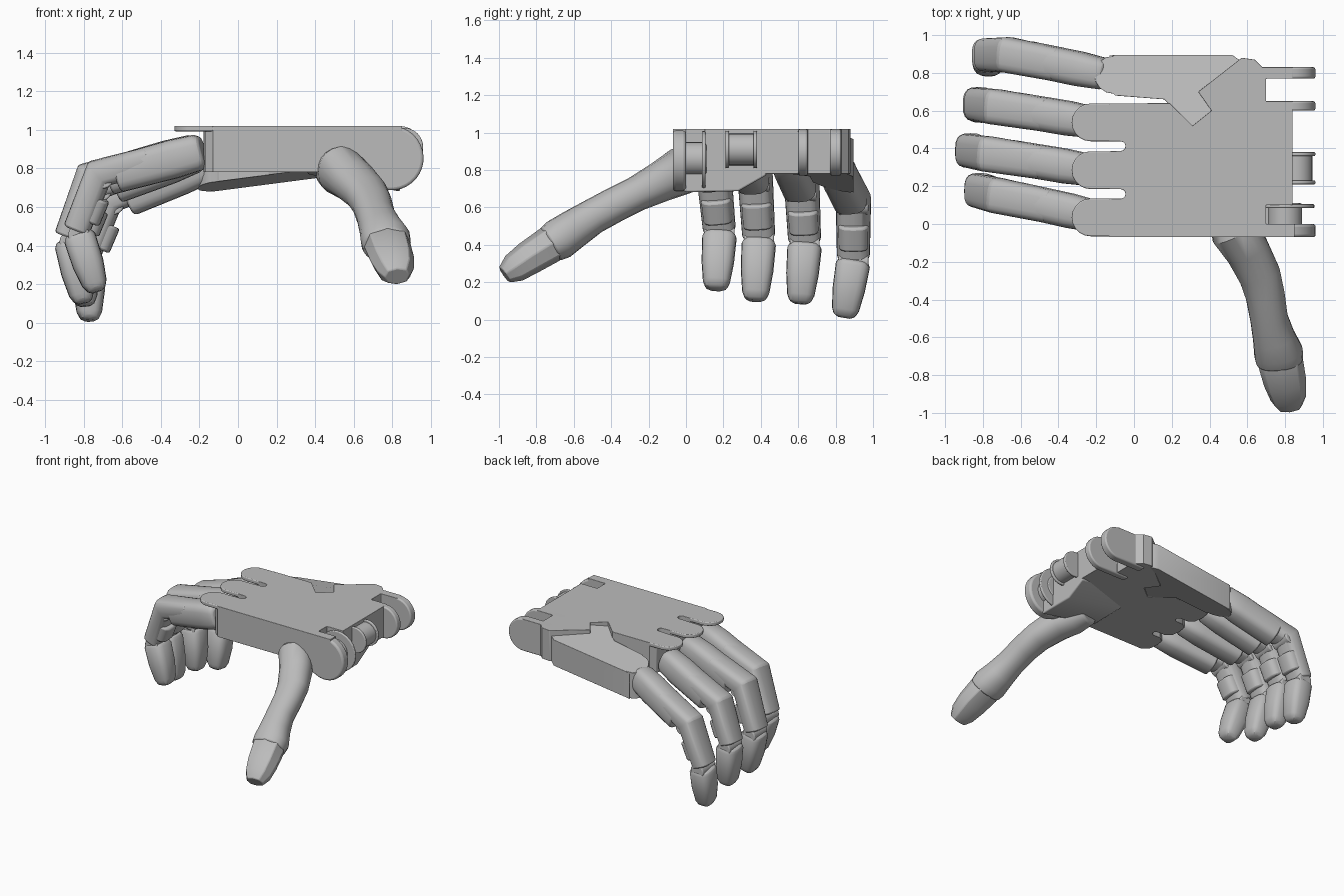
import bpy, bmesh, math
from mathutils import Vector

if "Cube" in bpy.data.objects:
    bpy.data.objects.remove(bpy.data.objects["Cube"])

grey = bpy.data.materials.new("plain grey")
grey.use_nodes = True
grey.diffuse_color = (0.5, 0.5, 0.5, 1)
grey.node_tree.nodes["Principled BSDF"].inputs["Base Color"].default_value = (0.5, 0.5, 0.5, 1)


def finish(name, bm, bevel=0.0, segments=3):
    bmesh.ops.recalc_face_normals(bm, faces=bm.faces)
    mesh = bpy.data.meshes.new(name)
    bm.to_mesh(mesh)
    bm.free()
    obj = bpy.data.objects.new(name, mesh)
    bpy.context.collection.objects.link(obj)
    mesh.materials.append(grey)
    mod = obj.modifiers.new("Soft edges", "BEVEL")
    mod.width, mod.segments = bevel, segments
    mod.limit_method, mod.angle_limit = "ANGLE", math.radians(40)
    bpy.ops.object.select_all(action="DESELECT")
    obj.select_set(True)
    bpy.context.view_layer.objects.active = obj
    bpy.ops.object.shade_smooth_by_angle(angle=math.radians(35))


def slab(name, outline, low, high, axis="z", bevel=0.02, warp=None):
    """Extrude a flat outline along one axis."""
    place = {"z": lambda a, b, c: (a, b, c), "y": lambda a, b, c: (a, c, b),
             "x": lambda a, b, c: (c, a, b)}[axis]
    bm = bmesh.new()
    rings = [[bm.verts.new(place(a, b, c)) for a, b in outline] for c in (low, high)]
    for ring in rings:
        bm.faces.new(ring)
    for i in range(len(outline)):
        j = (i + 1) % len(outline)
        bm.faces.new((rings[0][i], rings[0][j], rings[1][j], rings[1][i]))
    if warp:
        for v in bm.verts:
            v.co.z += warp(v.co)
    finish(name, bm, bevel)


def arc(cx, cy, r, start, end, n=10):
    steps = [math.radians(start + (end - start) * i / n) for i in range(n + 1)]
    return [(cx + r * math.cos(a), cy + r * math.sin(a)) for a in steps]


def loft(name, sections, side, power=3.0, n=20, bevel=0.012):
    """Skin rounded-square rings (point, half width, half depth) with mitred bends."""
    pts = [Vector(s[0]) for s in sections]
    dirs = [(b - a).normalized() for a, b in zip(pts, pts[1:])]
    bm, rings = bmesh.new(), []
    for i, (_, w, h) in enumerate(sections):
        before, after = dirs[max(i - 1, 0)], dirs[min(i, len(dirs) - 1)]
        t = (before + after).normalized()
        s = Vector(side)
        s = (s - t * s.dot(t)).normalized()
        u = t.cross(s) / max(t.dot(before), 0.6)
        ring = []
        for k in range(n):
            c, d = math.cos(math.tau * k / n), math.sin(math.tau * k / n)
            c = math.copysign(abs(c) ** (2 / power), c)
            d = math.copysign(abs(d) ** (2 / power), d)
            ring.append(bm.verts.new(pts[i] + s * w * c + u * h * d))
        rings.append(ring)
    for a, b in zip(rings, rings[1:]):
        for k in range(n):
            m = (k + 1) % n
            bm.faces.new((a[k], a[m], b[m], b[k]))
    bm.faces.new(rings[0])
    bm.faces.new(rings[-1])
    finish(name, bm, bevel, 2)


# Palm shell with three knuckle lobes, wrist cutouts and a notch for the outer plate
palm = [(-0.13, -0.07), (0.85, -0.07), (0.85, 0.0), (0.7, 0.0), (0.7, 0.1), (0.84, 0.1),
        (0.84, 0.65), (0.7, 0.65), (0.7, 0.77), (0.84, 0.77), (0.84, 0.83), (0.68, 0.83),
        (0.64, 0.87), (0.57, 0.88), (0.34, 0.7), (0.41, 0.6), (0.31, 0.52), (0.19, 0.64)]
lobes = [(0.538, 0.1), (0.285, 0.1), (0.035, 0.1)]
for i, (y, r) in enumerate(lobes):
    palm += [(-0.13, y + r), (-0.17, y + r * 0.7), (-0.18, y), (-0.17, y - r * 0.7), (-0.13, y - r)]
    if i < 2:
        palm += arc(-0.07, y - 0.126, 0.025, 90, -90, 6)
slab("palm", palm, 0.78, 1.02)

# Thin covers reaching over the knuckles
for label, (y, r) in zip(("ring", "middle", "index"), lobes):
    tongue = [(-0.1, y - r), (-0.1, y + r)] + arc(-0.23, y, r, 90, 270)
    slab(label + "_knuckle_cover", tongue, 0.992, 1.02, bevel=0.006)

# Sloping plate along the outer edge of the palm, tucked under the palm shell
plate = [(-0.1, 0.68), (0.16, 0.66), (0.31, 0.51), (0.43, 0.6), (0.37, 0.7), (0.57, 0.86),
         (0.52, 0.895), (-0.14, 0.895)] + arc(-0.11, 0.79, 0.1, 90, 270, 8)


def plate_slope(co):
    return -0.13 * (0.5 - co.x) - 0.25 * max(co.y - 0.7, 0)


slab("outer_palm_plate", plate, 0.81, 1.012, bevel=0.015, warp=plate_slope)


# Mound under the palm at the thumb root, fading out toward the fingers
def mound_slope(co):
    return 0.09 if co.x < 0.5 and co.z < 0.8 else 0.0


mound = [(-0.07, 0.88), (-0.06, 0.71), (0.0, 0.68), (0.28, 0.685), (0.43, 0.77), (0.43, 0.88)]
slab("thumb_mound", mound, 0.36, 0.84, axis="x", bevel=0.03, warp=mound_slope)

# Wrist lugs with round ends
front_lug = [(0.5, 1.02), (0.5, 0.8), (0.66, 0.73)] + arc(0.795, 0.853, 0.167, -105, 90, 18)
slab("front_wrist_lug", front_lug, -0.07, 0.0, axis="y", bevel=0.015)
back_lug = [(0.6, 1.02), (0.6, 0.77)] + arc(0.835, 0.895, 0.125, -90, 90, 14)
for label, low, high in (("inner", 0.6, 0.65), ("outer", 0.77, 0.83)):
    slab(label + "_wrist_lug", back_lug, low, high, axis="y", bevel=0.01)

# Wrist knob with flanges, and the pivot with its thin cheek beside the front lug
for label, r, low, high in (("wrist_knob", 0.085, 0.21, 0.38), ("knob_flange_a", 0.1, 0.21, 0.23),
                            ("knob_flange_b", 0.1, 0.36, 0.38)):
    slab(label, arc(0.86, 0.91, r, 0, 345, 23), low, high, axis="y", bevel=0.006)
slab("wrist_pivot", arc(0.8, 0.86, 0.09, 0, 345, 23), -0.03, 0.11, axis="y", bevel=0.01)
slab("wrist_cheek", arc(0.8, 0.855, 0.155, 0, 345, 23), 0.085, 0.105, axis="y", bevel=0.006)

# Fingers: knuckle, pip joint, dip joint and tip positions
fingers = {
    "index": ((-0.18, 0.035, 0.89), (-0.7, 0.15, 0.75), (-0.825, 0.18, 0.455), (-0.73, 0.16, 0.16)),
    "middle": ((-0.2, 0.28, 0.89), (-0.75, 0.37, 0.735), (-0.87, 0.39, 0.42), (-0.8, 0.37, 0.10)),
    "ring": ((-0.2, 0.535, 0.88), (-0.71, 0.62, 0.685), (-0.825, 0.635, 0.40), (-0.79, 0.61, 0.085)),
    "little": ((-0.14, 0.79, 0.83), (-0.645, 0.895, 0.615), (-0.775, 0.895, 0.31), (-0.77, 0.845, 0.01)),
}
side = Vector((0, 1, 0))
for label, joints in fingers.items():
    knuckle, pip, dip, tip = map(Vector, joints)
    a, b, c = pip - knuckle, dip - pip, tip - dip
    # Directions toward the back of the first and middle segments
    up_a, up_b = side.cross(a).normalized(), side.cross(b).normalized()
    if up_a.z < 0:
        up_a, up_b = -up_a, -up_b

    # Solid first segment, stopping short of the bend
    loft(label + "_first_segment", [(knuckle, 0.07, 0.075), (knuckle + a * 0.06, 0.085, 0.095),
         (knuckle + a * 0.3, 0.093, 0.102), (knuckle + a * 0.85, 0.092, 0.097)], side)
    # Back shell wrapping the bend
    bend = (up_a + up_b).normalized() * 0.032
    loft(label + "_back_shell", [(knuckle + a * 0.5 + up_a * 0.025, 0.09, 0.073),
         (pip + bend, 0.095, 0.073), (pip + b * 0.94 + up_b * 0.022, 0.088, 0.07)], side)
    # Inner pad of the middle segment
    loft(label + "_middle_pad", [(pip + b * 0.32, 0.082, 0.08), (pip + b * 0.74, 0.08, 0.08)], side)
    # Joint pins
    for pin, spot in (("pip", pip), ("dip", dip)):
        slab(label + "_" + pin + "_pin", arc(spot.x, spot.z, 0.055, 0, 340, 17),
             spot.y - 0.08, spot.y + 0.08, axis="y", bevel=0.008)
    # Tapered fingertip
    loft(label + "_tip", [(dip - c * 0.03, 0.078, 0.07), (dip + c * 0.06, 0.092, 0.084),
         (dip + c * 0.5, 0.087, 0.082), (dip + c * 0.85, 0.073, 0.066),
         (dip + c * 0.96, 0.058, 0.048), (tip, 0.032, 0.026)], side)

# Thumb: curved root and faceted end segment
loft("thumb_root", [((0.49, 0.08, 0.8), 0.1, 0.1), ((0.53, -0.04, 0.79), 0.125, 0.125),
     ((0.6, -0.14, 0.735), 0.118, 0.108), ((0.665, -0.27, 0.67), 0.112, 0.093),
     ((0.695, -0.38, 0.615), 0.104, 0.094), ((0.715, -0.5, 0.55), 0.1, 0.095),
     ((0.74, -0.6, 0.485), 0.112, 0.105), ((0.765, -0.68, 0.43), 0.13, 0.112),
     ((0.772, -0.73, 0.4), 0.125, 0.1)], (1, 0, 0), power=2.2)
loft("thumb_tip", [((0.765, -0.66, 0.43), 0.1, 0.09), ((0.775, -0.73, 0.4), 0.122, 0.1),
     ((0.8, -0.84, 0.33), 0.115, 0.092), ((0.817, -0.92, 0.275), 0.097, 0.08),
     ((0.825, -0.97, 0.24), 0.065, 0.05)], (1, 0, 0), power=2.4, n=8, bevel=0.006)
